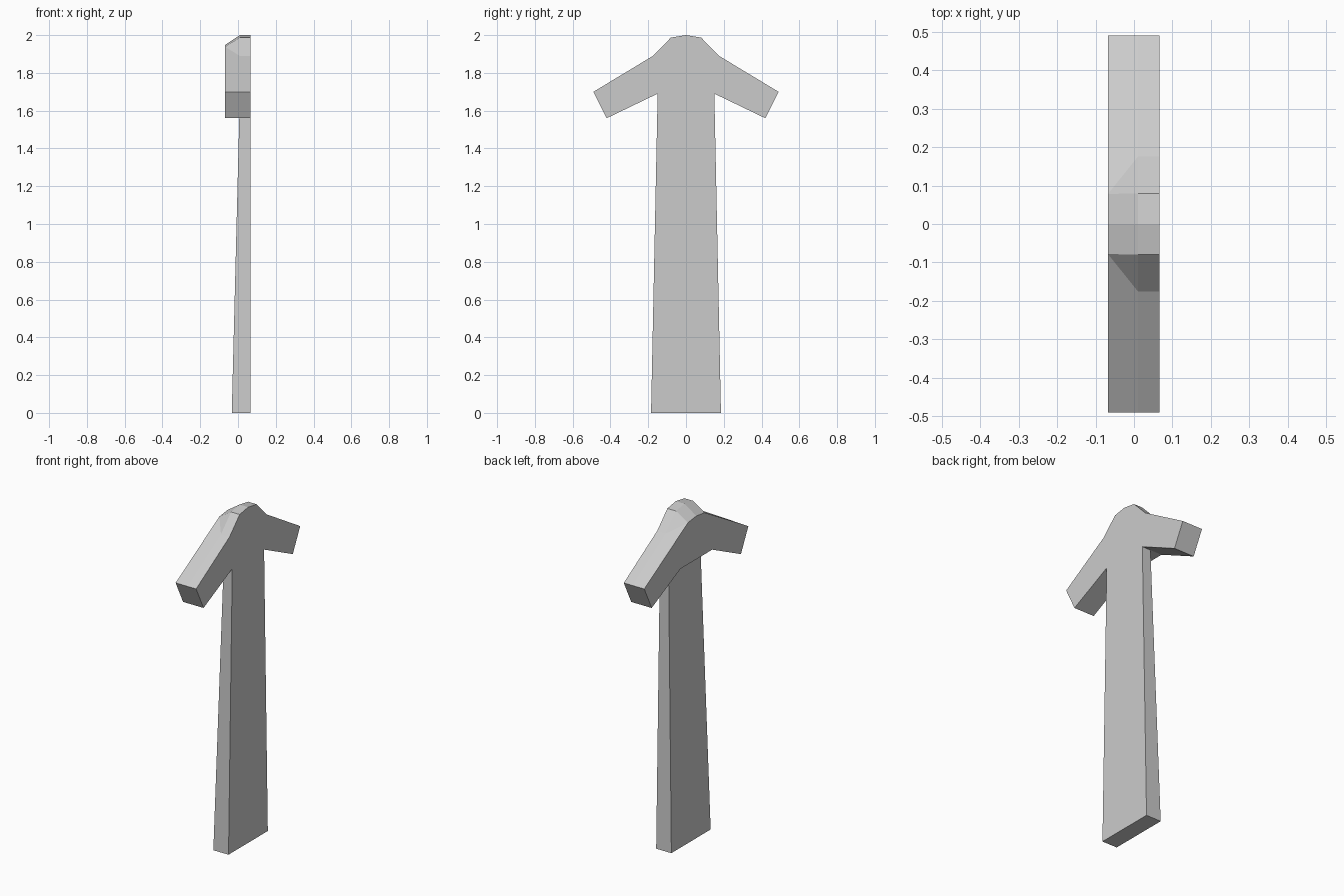
import bpy, bmesh

if "Cube" in bpy.data.objects:
    bpy.data.objects.remove(bpy.data.objects["Cube"])

X_BACK, X_MID, X_FACE = 0.067, 0.01, -0.068
ARMPIT = (0.15, 1.69)


def full_loop(half):
    """Mirror a half outline (y, z), closing over the crown at y = 0."""
    return half + [(-y, z) for y, z in reversed(half[:-1])]


# Half outlines: armpit, lower tip, upper tip, shoulder, crown side, crown
arm = [ARMPIT, (0.42, 1.56), (0.49, 1.70)]
back_outline = full_loop(arm + [(0.175, 1.89), (0.08, 1.987), (0, 2.0)])
# On the -x face the shoulder runs straight into the lowered crown
face_outline = full_loop(arm + [(0.078, 1.938), (0.078, 1.938), (0, 1.948)])

bm = bmesh.new()

# Drooping arms and bevelled crown, lofted through three sections
rings = [[bm.verts.new((x, y, z)) for y, z in outline]
         for x, outline in ((X_BACK, back_outline), (X_MID, back_outline),
                            (X_FACE, face_outline))]
n = len(back_outline)
for k in range(2):
    for i in range(n):
        j = (i + 1) % n
        if k == 0 and i == n - 1:
            continue  # the post joins here
        bm.faces.new((rings[k][i], rings[k][j], rings[k + 1][j], rings[k + 1][i]))
bm.faces.new(rings[0])
bm.faces.new(rings[2])

# Tapered post, joined to the open underside
top = [rings[0][0], rings[1][0], rings[1][-1], rings[0][-1]]
base = [bm.verts.new((x, y, 0)) for x, y in
        ((X_BACK, 0.185), (-0.033, 0.185), (-0.033, -0.185), (X_BACK, -0.185))]
for i in range(4):
    j = (i + 1) % 4
    bm.faces.new((base[i], base[j], top[j], top[i]))
bm.faces.new(base)

# Weld the collapsed shoulder corners and orient the surface
bmesh.ops.remove_doubles(bm, verts=bm.verts, dist=1e-5)
bmesh.ops.recalc_face_normals(bm, faces=bm.faces)

mesh = bpy.data.meshes.new("post_with_arms")
bm.to_mesh(mesh)
bm.free()
bpy.context.collection.objects.link(bpy.data.objects.new("post_with_arms", mesh))
